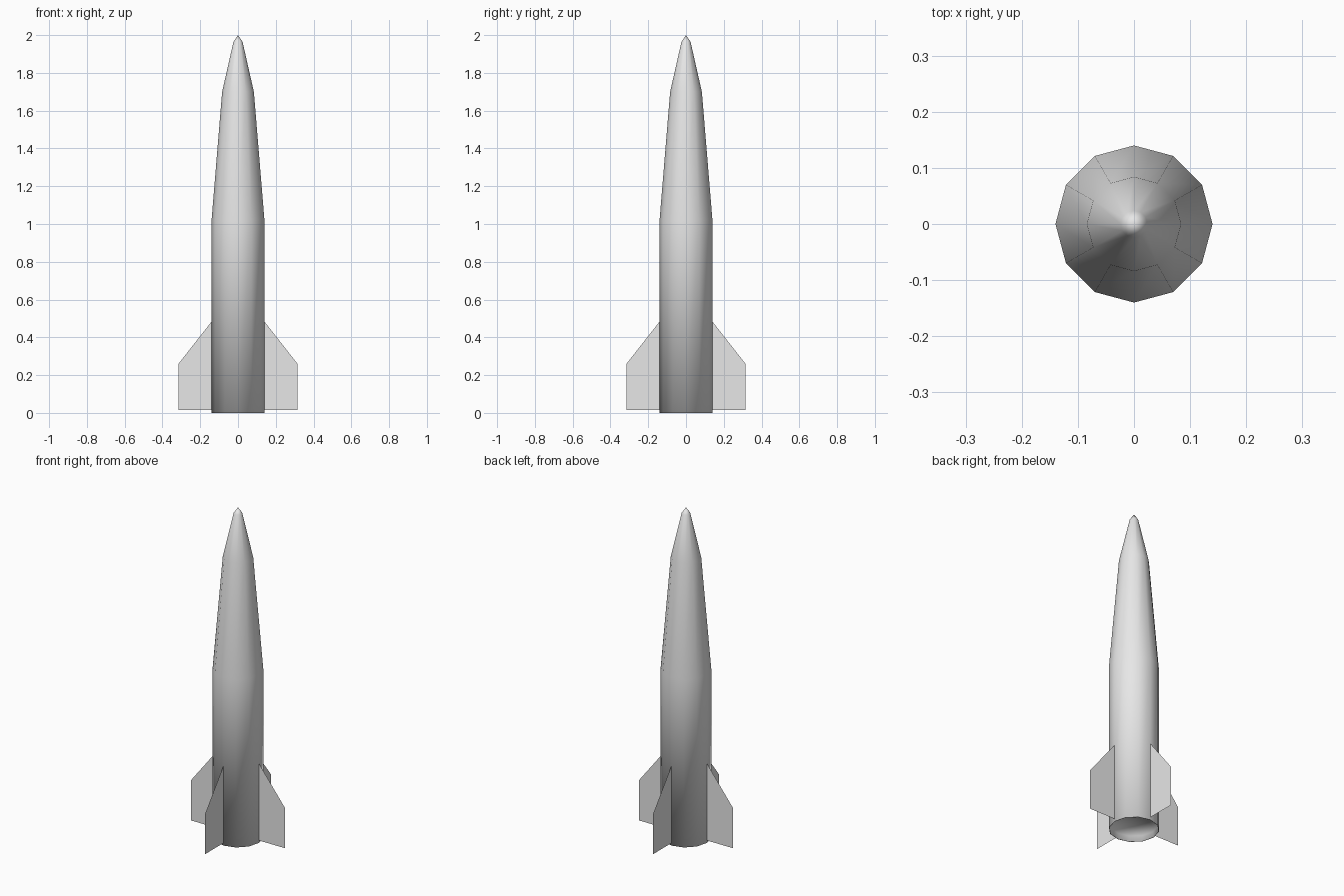
import bpy
import bmesh
import math

cube = bpy.data.objects.get("Cube")
if cube:
    bpy.data.objects.remove(cube, do_unlink=True)

SIDES = 12

# One plain grey for the whole rocket
grey = bpy.data.materials.new("light grey")
grey.use_nodes = True
grey.diffuse_color = (0.8, 0.8, 0.8, 1)
grey.node_tree.nodes["Principled BSDF"].inputs["Base Color"].default_value = (0.8, 0.8, 0.8, 1)


def add_object(name, bm, smooth):
    mesh = bpy.data.meshes.new(name)
    for face in bm.faces:
        face.smooth = smooth
    bm.to_mesh(mesh)
    bm.free()
    mesh.materials.append(grey)
    obj = bpy.data.objects.new(name, mesh)
    bpy.context.collection.objects.link(obj)
    return obj


def lathe(name, profile):
    """Revolve (radius, z) points around the z axis."""
    bm = bmesh.new()
    verts = [bm.verts.new((r, 0, z)) for r, z in profile]
    edges = [bm.edges.new(pair) for pair in zip(verts, verts[1:])]
    bmesh.ops.spin(bm, geom=verts + edges, cent=(0, 0, 0), axis=(0, 0, 1),
                   angle=math.tau, steps=SIDES, use_merge=True)
    bmesh.ops.remove_doubles(bm, verts=bm.verts, dist=1e-4)
    bmesh.ops.recalc_face_normals(bm, faces=bm.faces)
    return add_object(name, bm, True)


# Body: shallow recessed base, straight tube, tapered shoulder and pointed nose
lathe("body", [(0, 0.035), (0.135, 0.035), (0.137, 0), (0.14, 0), (0.14, 1.02),
               (0.084, 1.70), (0.024, 1.965), (0, 2.0)])

# Four flat sheet fins around the base
fin_outline = [(0.137, 0.015), (0.315, 0.015), (0.315, 0.26), (0.137, 0.487)]
for i, side in enumerate(("left", "back", "right", "front")):
    bm = bmesh.new()
    bm.faces.new([bm.verts.new((r, 0, z)) for r, z in fin_outline])
    fin = add_object(side + "_fin", bm, False)
    fin.rotation_euler.z = i * math.pi / 2
